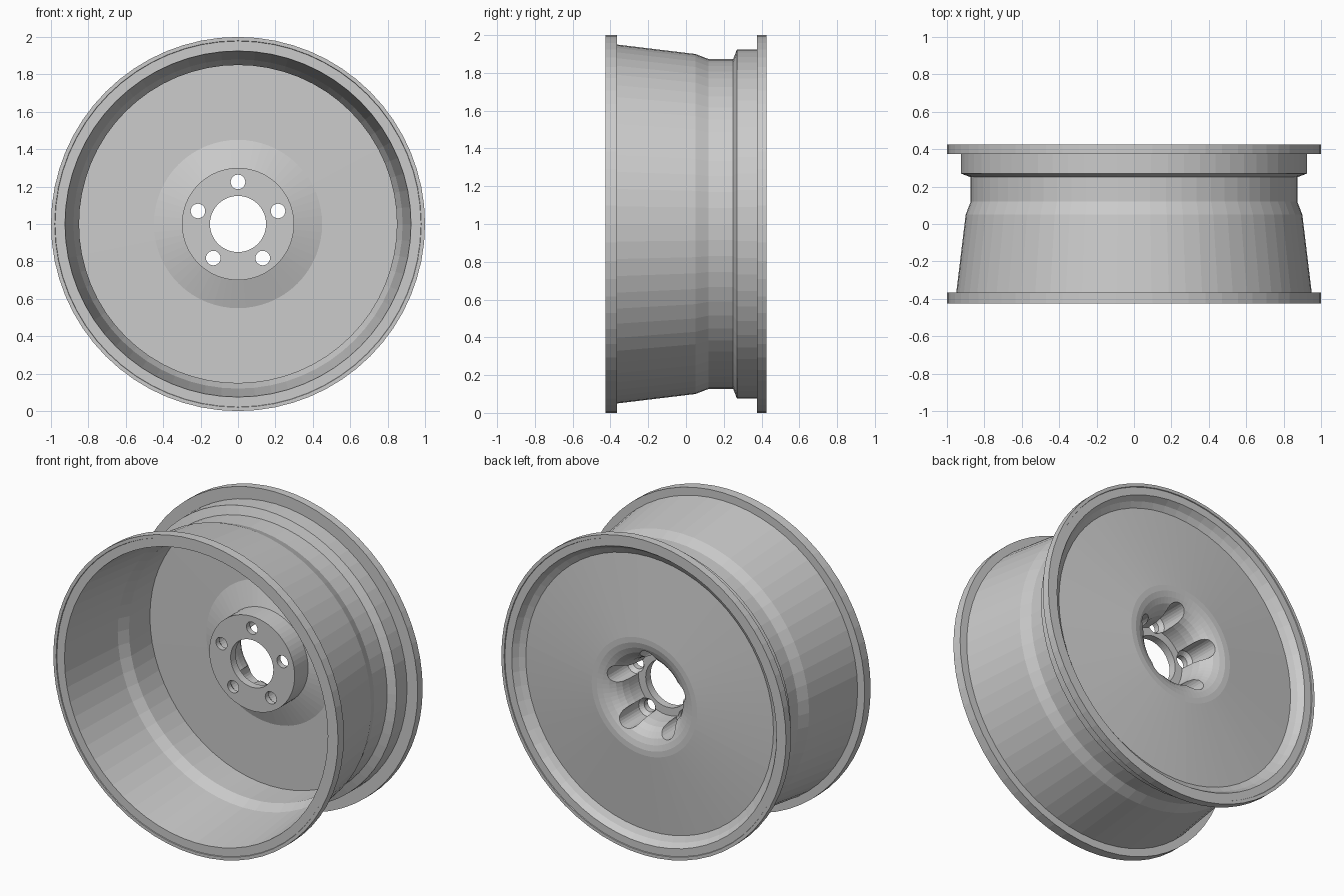
import bpy, bmesh
from math import sin, cos, tau

if "Cube" in bpy.data.objects:
    bpy.data.objects.remove(bpy.data.objects["Cube"])

CENTRE_Z = 1.0


def add_ring(bm, profile, sides, cx=0.0, cz=CENTRE_Z, capped=False):
    """Turn a (y, radius) profile about an axis parallel to y."""
    rings = []
    for y, r in profile:
        rings.append([bm.verts.new((cx + r * cos(tau * i / sides), y,
                                    cz + r * sin(tau * i / sides))) for i in range(sides)])
    n = len(rings)
    for k in range(n - 1 if capped else n):
        a, b = rings[k], rings[(k + 1) % n]
        for i in range(sides):
            j = (i + 1) % sides
            bm.faces.new((a[i], a[j], b[j], b[i]))
    if capped:
        bm.faces.new(rings[0])
        bm.faces.new(rings[-1])


def make_object(name, bm):
    bmesh.ops.recalc_face_normals(bm, faces=bm.faces)
    mesh = bpy.data.meshes.new(name)
    bm.to_mesh(mesh)
    bm.free()
    ob = bpy.data.objects.new(name, mesh)
    bpy.context.collection.objects.link(ob)
    return ob


# Wheel cross-section, one closed loop
outer_barrel = [(-0.425, 0.98), (-0.425, 1.0), (-0.365, 1.0), (-0.365, 0.95),
                (0.05, 0.90), (0.12, 0.873), (0.25, 0.873), (0.27, 0.925),
                (0.375, 0.925), (0.375, 1.0), (0.425, 1.0), (0.425, 0.98)]
back_disc = [(0.42, 0.978), (0.42, 0.93), (0.385, 0.905), (0.365, 0.87),
             (0.418, 0.37), (0.417, 0.335), (0.408, 0.30), (0.392, 0.265),
             (0.365, 0.235), (0.33, 0.215), (0.28, 0.205), (0.19, 0.20)]
hub_and_front = [(0.19, 0.15), (0.14, 0.15), (0.14, 0.30), (0.275, 0.30),
                 (0.325, 0.45), (0.33, 0.85)]
inner_barrel = [(0.12, 0.85), (0.05, 0.88), (-0.42, 0.925), (-0.42, 0.978)]

bm = bmesh.new()
add_ring(bm, outer_barrel + back_disc + hub_and_front + inner_barrel, 64)
wheel = make_object("wheel", bm)

# Five bolt holes with tapered seats and deep pockets at the back
bm = bmesh.new()
for k in range(5):
    a = tau / 4 + tau * k / 5
    add_ring(bm, [(0.1, 0.039), (0.175, 0.039), (0.2, 0.06), (0.5, 0.06)], 24,
             0.225 * cos(a), CENTRE_Z + 0.225 * sin(a), capped=True)
cutter = make_object("bolt_hole_cutter", bm)
cutter.hide_render = True

mod = wheel.modifiers.new("bolt_holes", 'BOOLEAN')
mod.operation = 'DIFFERENCE'
mod.solver = 'EXACT'
mod.object = cutter
bpy.context.view_layer.objects.active = wheel
wheel.select_set(True)
bpy.ops.object.modifier_apply(modifier=mod.name)
bpy.data.objects.remove(cutter)
